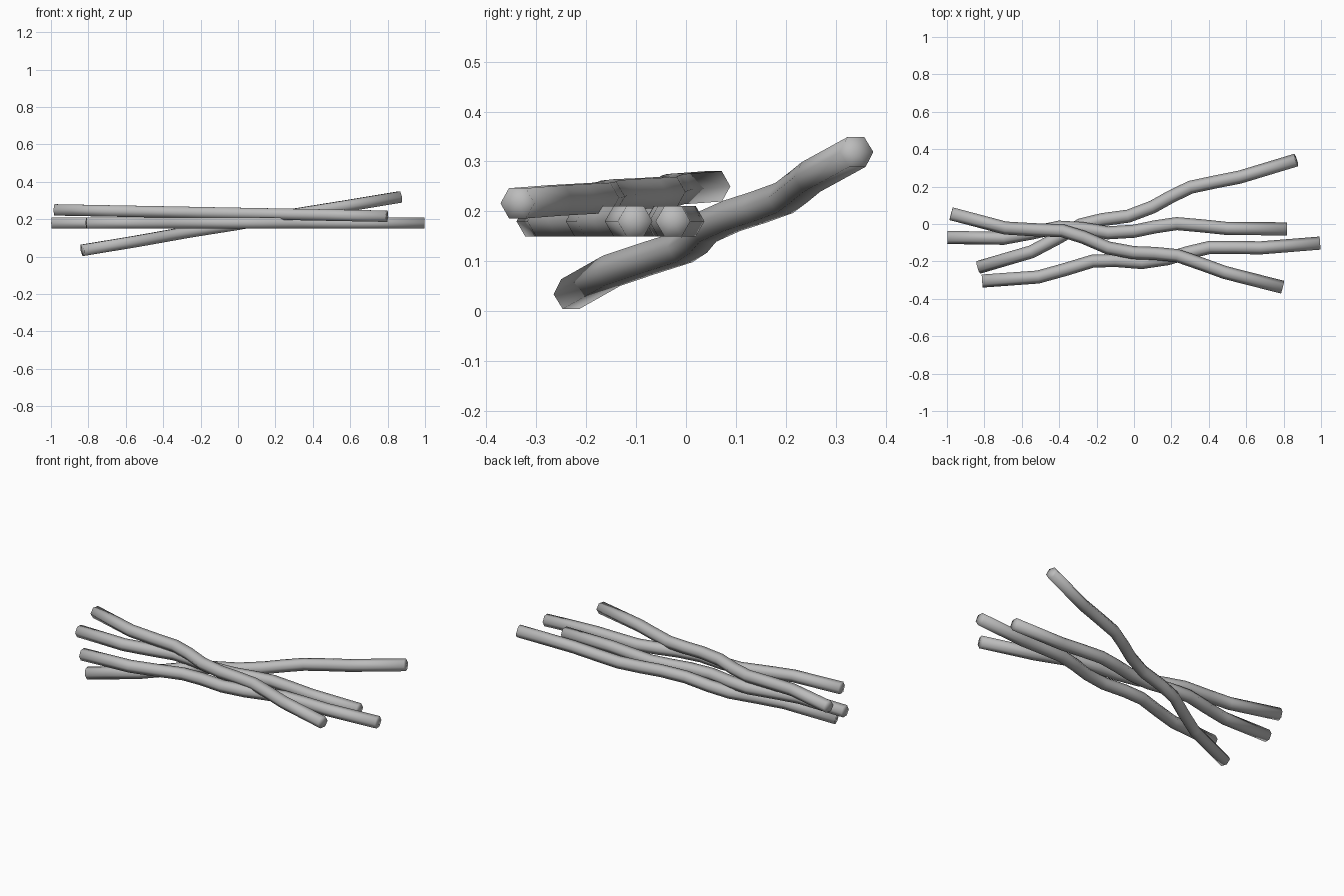
import bpy
import bmesh
from math import sin, cos, tau
from mathutils import Vector, Matrix

if "Cube" in bpy.data.objects:
    bpy.data.objects.remove(bpy.data.objects["Cube"], do_unlink=True)

SIDES = 6
RADIUS = 0.035

grey = bpy.data.materials.new("stick grey")
grey.use_nodes = True
colour = (0.5, 0.5, 0.5, 1)
grey.diffuse_color = colour
grey.node_tree.nodes["Principled BSDF"].inputs["Base Color"].default_value = colour

# wavy centre line shared by every stick: distance along, sideways offset
PATH = [(0, 0), (0.3, -0.012), (0.45, 0.012), (0.6, 0.04), (0.72, 0.03),
        (0.86, 0.003), (1.0, 0.008), (1.11, 0.028), (1.23, 0.043),
        (1.37, 0.027), (1.5, 0.01), (1.82, 0)]


def stick_mesh():
    """Hexagonal tube swept along the path, closed with fan caps."""
    bm = bmesh.new()
    points = [Vector((s, o, 0)) for s, o in PATH]
    last = len(points) - 1
    rings = []
    for i, p in enumerate(points):
        before = (p - points[max(i - 1, 0)]).normalized()
        after = (points[min(i + 1, last)] - p).normalized()
        tangent = (before + after).normalized()
        side = Vector((-tangent.y, tangent.x, 0))
        rings.append([bm.verts.new(p + side * RADIUS * cos(tau * k / SIDES)
                                   + Vector((0, 0, RADIUS * sin(tau * k / SIDES))))
                      for k in range(SIDES)])
    for a, b in zip(rings, rings[1:]):
        for k in range(SIDES):
            n = (k + 1) % SIDES
            bm.faces.new((a[k], a[n], b[n], b[k]))
    for ring, p in ((rings[0], points[0]), (rings[-1], points[-1])):
        centre = bm.verts.new(p)
        for k in range(SIDES):
            bm.faces.new((ring[k], ring[(k + 1) % SIDES], centre))
    bmesh.ops.recalc_face_normals(bm, faces=bm.faces)
    for f in bm.faces:
        f.smooth = True
    mesh = bpy.data.meshes.new("stick")
    bm.to_mesh(mesh)
    bm.free()
    mesh.materials.append(grey)
    return mesh


# each stick is laid between two end points
STICKS = {
    "middle_stick": ((-0.998, -0.072, 0.18), (0.818, -0.026, 0.18)),
    "front_stick": ((-0.812, -0.305, 0.18), (0.995, -0.102, 0.18)),
    "top_stick": ((-0.978, 0.055, 0.25), (0.795, -0.338, 0.216)),
    "leaning_stick": ((-0.832, -0.232, 0.034), (0.867, 0.342, 0.319)),
}
mesh = stick_mesh()
for name, (start, end) in STICKS.items():
    start, end = Vector(start), Vector(end)
    along = (end - start).normalized()
    side = Vector((0, 0, 1)).cross(along).normalized()
    up = along.cross(side)
    stretch = (end - start).length / PATH[-1][0]
    frame = Matrix((along * stretch, side, up)).transposed().to_4x4()
    ob = bpy.data.objects.new(name, mesh)
    bpy.context.collection.objects.link(ob)
    ob.matrix_world = Matrix.Translation(start) @ frame
